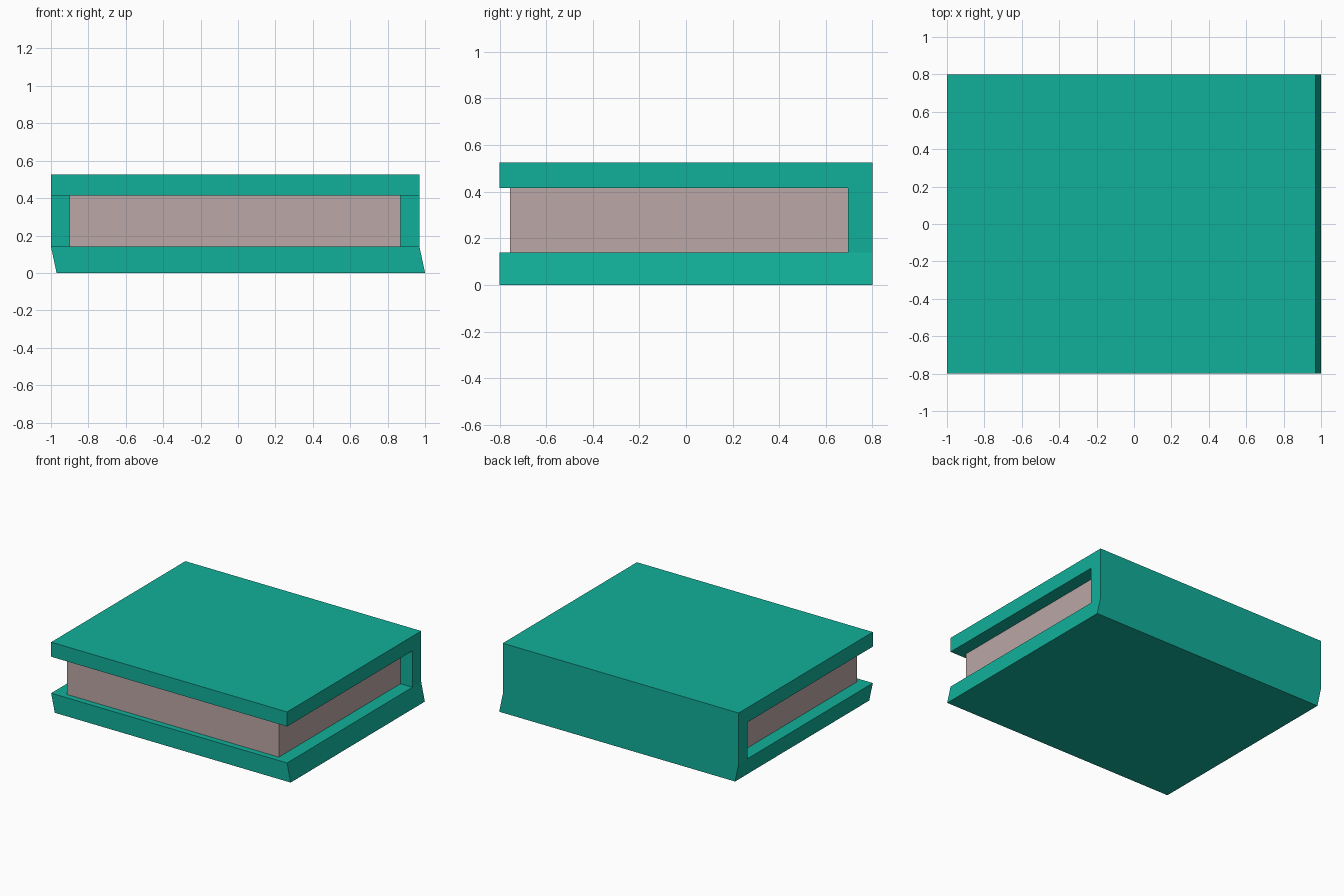
import bpy, bmesh

if "Cube" in bpy.data.objects:
    bpy.data.objects.remove(bpy.data.objects["Cube"])


def material(name, rgb):
    m = bpy.data.materials.new(name)
    m.diffuse_color = (*rgb, 1.0)
    m.use_nodes = True
    m.node_tree.nodes["Principled BSDF"].inputs["Base Color"].default_value = m.diffuse_color
    return m


def extruded(name, points, caps, x0, x1, mat):
    """Extrude a (y, z) profile, filled by the given caps, from x0 to x1."""
    bm = bmesh.new()
    vs = [bm.verts.new((x0, y, z)) for y, z in points]
    faces = [bm.faces.new([vs[i] for i in cap]) for cap in caps]
    # duplicate the caps for the far end and bridge the outline
    far = [bm.verts.new((x1, y, z)) for y, z in points]
    for cap in caps:
        bm.faces.new([far[i] for i in reversed(cap)])
    n = len(points)
    for i in range(n):
        j = (i + 1) % n
        bm.faces.new((vs[j], vs[i], far[i], far[j]))
    bmesh.ops.recalc_face_normals(bm, faces=bm.faces)
    mesh = bpy.data.meshes.new(name)
    bm.to_mesh(mesh)
    bm.free()
    mesh.materials.append(mat)
    ob = bpy.data.objects.new(name, mesh)
    bpy.context.collection.objects.link(ob)
    return ob


teal = material("teal_cover", (0.0056, 0.43, 0.32))
paper = material("dusty_pink_paper", (0.50, 0.385, 0.38))

LOW, HIGH, TOP = 0.14, 0.415, 0.525   # board heights
SPINE = 0.695                         # inner face of the spine

# Cover: lower board, spine and upper board in one C-shaped profile
outline = [(-0.8, 0), (0.8, 0), (0.8, LOW), (0.8, HIGH), (0.8, TOP),
           (-0.8, TOP), (-0.8, HIGH), (SPINE, HIGH), (SPINE, LOW), (-0.8, LOW)]
cover = extruded("cover", outline,
                 [(0, 1, 2, 8, 9), (2, 3, 7, 8), (3, 4, 5, 6, 7)],
                 -1.0, 0.97, teal)
# The underside is skewed slightly sideways
for v in cover.data.vertices:
    if v.co.z < 0.01:
        v.co.x += 0.03

# Page block, set in from the cover edges
extruded("pages", [(-0.755, LOW), (SPINE, LOW), (SPINE, HIGH), (-0.755, HIGH)],
         [(0, 1, 2, 3)], -0.90, 0.87, paper)
